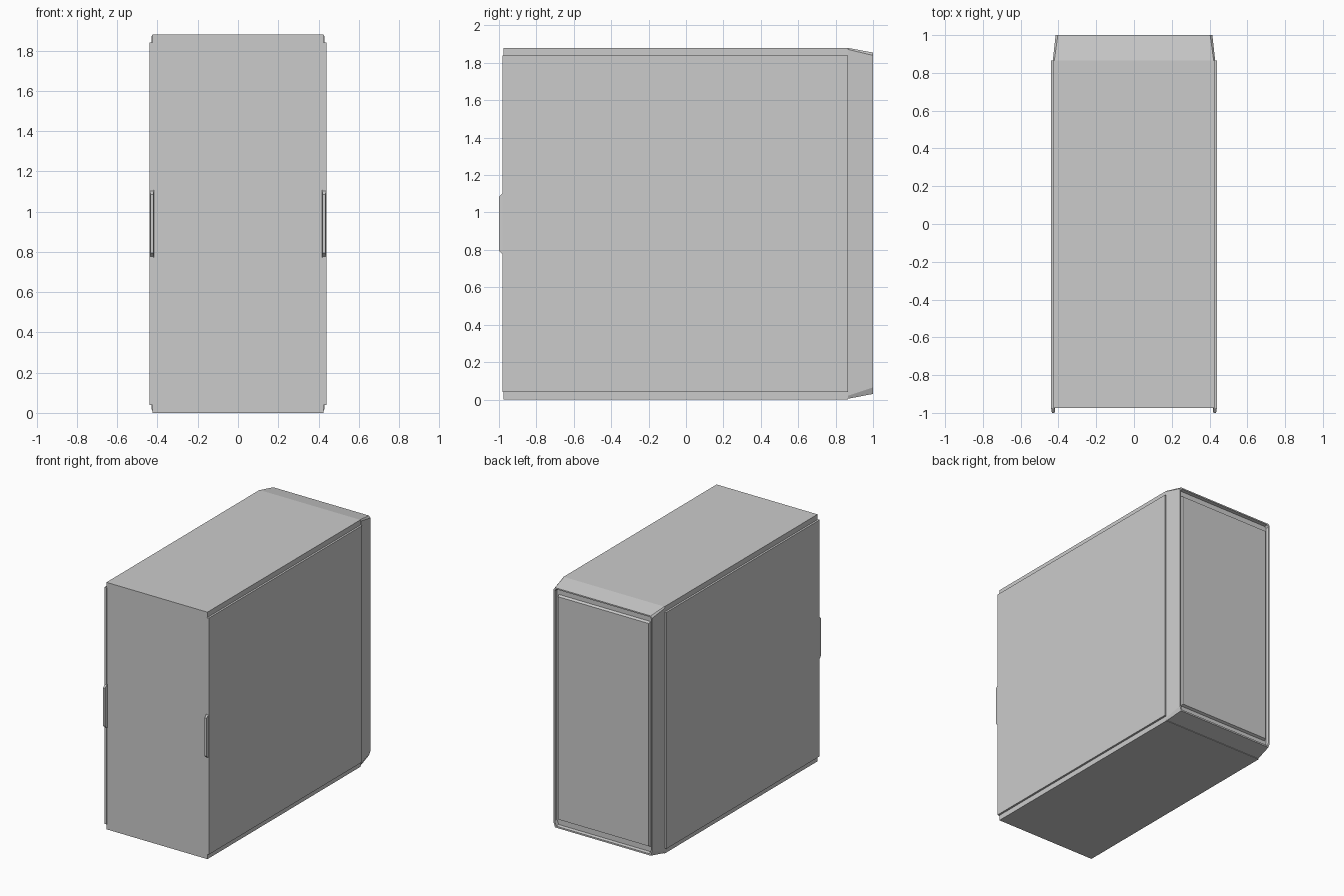
import bpy, bmesh

if "Cube" in bpy.data.objects:
    bpy.data.objects.remove(bpy.data.objects["Cube"])


def make_object(name, bm):
    bmesh.ops.recalc_face_normals(bm, faces=bm.faces)
    mesh = bpy.data.meshes.new(name)
    bm.to_mesh(mesh)
    bm.free()
    ob = bpy.data.objects.new(name, mesh)
    bpy.context.collection.objects.link(ob)
    return ob


def loft(name, rings):
    """Skin closed rings of points and cap both ends."""
    bm = bmesh.new()
    loops = [[bm.verts.new(p) for p in ring] for ring in rings]
    n = len(loops[0])
    for a, b in zip(loops, loops[1:]):
        for i in range(n):
            j = (i + 1) % n
            bm.faces.new((a[i], a[j], b[j], b[i]))
    bm.faces.new(loops[0])
    bm.faces.new(loops[-1])
    return make_object(name, bm)


def rect(y, x0, x1, z0, z1):
    return [(x0, y, z0), (x1, y, z0), (x1, y, z1), (x0, y, z1)]


def octagon(y, x, z0, z1, cx, low, high):
    """Bezel outline with clipped corners; cx wide, low/high tall."""
    half = [(x - cx, z0), (x, z0 + low), (x, z1 - high), (x - cx, z1)]
    pts = half + [(-px, pz) for px, pz in reversed(half)]
    return [(px, y, pz) for px, pz in pts]


# Main case
loft("case_body", [rect(-0.975, -0.425, 0.425, 0, 1.88),
                   rect(0.865, -0.425, 0.425, 0, 1.88)])

# Side panels and their grip tabs
for side, s in (("left", -1), ("right", 1)):
    loft(side + "_side_panel", [rect(-0.98, s * 0.42, s * 0.44, 0.04, 1.84),
                                rect(0.865, s * 0.42, s * 0.44, 0.04, 1.84)])
    loft(side + "_grip_tab", [rect(-0.975, s * 0.418, s * 0.438, 0.772, 1.107),
                              rect(-1.0, s * 0.42, s * 0.435, 0.795, 1.085)])

# Tapered bezel with a shallow recess inside its rim
loft("bezel", [octagon(0.865, 0.43, 0.004, 1.88, 0.008, 0.016, 0.008),
               octagon(1.0, 0.415, 0.03, 1.855, 0.012, 0.035, 0.015),
               octagon(1.0, 0.405, 0.042, 1.845, 0.012, 0.033, 0.013),
               octagon(0.975, 0.402, 0.046, 1.841, 0.012, 0.033, 0.013)])

# Door set into the recess, with slightly tapered edges
loft("front_door", [rect(0.97, -0.39, 0.39, 0.085, 1.80),
                    rect(0.995, -0.382, 0.382, 0.095, 1.79)])
